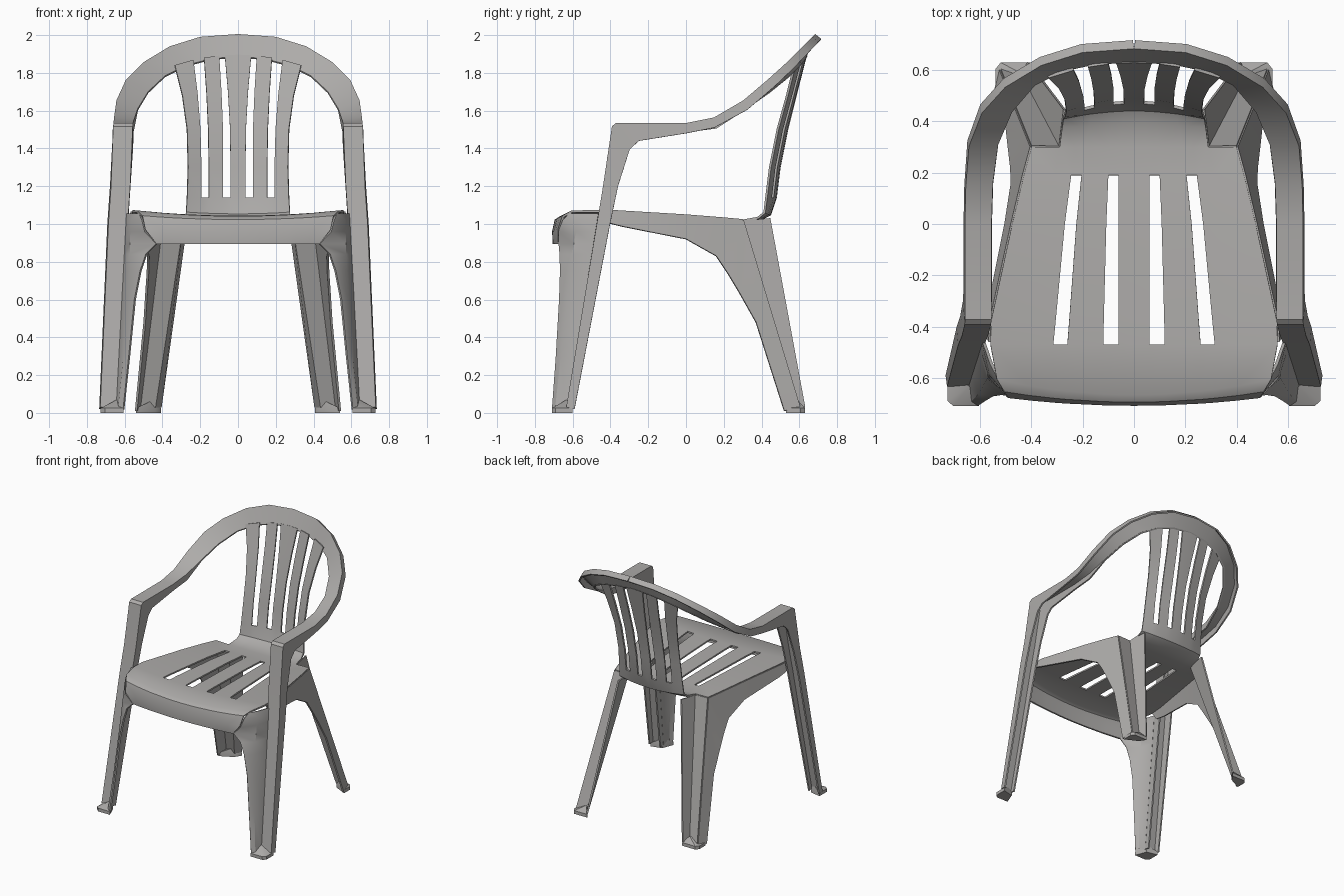
import bpy, bmesh
from mathutils import Vector

plastic = bpy.data.materials.new("grey plastic")
plastic.diffuse_color = (0.42, 0.41, 0.40, 1)


def finish(name, bm, thick=0.012, angle=0.6):
    """Mirror to the left side, give the sheet thickness, shade by angle."""
    bmesh.ops.recalc_face_normals(bm, faces=bm.faces)
    me = bpy.data.meshes.new(name)
    bm.to_mesh(me)
    bm.free()
    me.materials.append(plastic)
    ob = bpy.data.objects.new(name, me)
    bpy.context.collection.objects.link(ob)
    m = ob.modifiers.new("mirror", 'MIRROR')
    m.merge_threshold = 0.0005
    if thick:
        s = ob.modifiers.new("thickness", 'SOLIDIFY')
        s.thickness = thick
        s.offset = 0
    bpy.ops.object.select_all(action='DESELECT')
    ob.select_set(True)
    bpy.context.view_layer.objects.active = ob
    bpy.ops.object.convert(target='MESH')
    bpy.ops.object.shade_smooth_by_angle(angle=angle)
    return ob


def sheet(name, rows, skip=lambda i, j: False):
    """Sheet of quads through rows of points, leaving out skipped cells."""
    bm = bmesh.new()
    vs = [[bm.verts.new(p) for p in r] for r in rows]
    for i in range(len(rows) - 1):
        for j in range(min(len(rows[i]), len(rows[i + 1])) - 1):
            if not skip(i, j):
                bm.faces.new((vs[i][j], vs[i + 1][j], vs[i + 1][j + 1], vs[i][j + 1]))
    loose = [v for v in bm.verts if not v.link_faces]
    bmesh.ops.delete(bm, geom=loose, context='VERTS')
    return finish(name, bm)


def lerp(a, b, t):
    return Vector(a).lerp(Vector(b), t)


# Seat with front apron, then the slatted back.
# Each row: y, z on the centre line, y and z change at the edge, column x values.
seat = [
    (-.700, .895, .03, .00, .06, .12, .25, .30, .38, .43),
    (-.703, .960, .03, .01, .06, .12, .26, .31, .40, .49),
    (-.690, 1.02, .04, .02, .06, .12, .26, .315, .41, .505),
    (-.665, 1.036, .06, .03, .06, .12, .26, .315, .41, .535),
    (-.470, 1.038, .00, .03, .06, .12, .26, .315, .41, .560),
    (-.380, 1.038, .00, .03, .06, .118, .253, .306, .40, .558),
    (.000, 1.030, .00, .015, .06, .108, .225, .27, .34, .475),
    (.190, 1.022, .00, .008, .06, .10, .205, .245, .31, .430),
    (.300, 1.015, .00, .005, .05, .095, .19, .23, .29, .400),
]
back = [
    (.390, 1.022, -.01, .01, .045, .09, .175, .215, .28),
    (.445, 1.050, -.03, .01, .04, .085, .165, .205, .275),
    (.475, 1.140, -.05, .00, .04, .08, .155, .195, .270),
    (.495, 1.300, -.05, .00, .04, .08, .155, .195, .265),
    (.535, 1.500, -.05, .00, .042, .08, .158, .20, .270),
    (.585, 1.700, -.05, -.02, .053, .088, .167, .215, .295),
    (.635, 1.895, -.06, -.055, .07, .10, .18, .237, .335),
]
grid = []
for y, z, dy, dz, *xs in seat + back:
    row = []
    for x in [0] + xs:
        k = (x / xs[-1]) ** 2
        row.append((x, y + dy * k, z + dz * k))
    grid.append(row)
sheet("seat_and_back", grid,
      lambda i, j: j in (1, 3) and (4 <= i < 7 or i >= 11))

# Arm rail running from the top of the back, along the arm and down the front leg.
# Each station: outer edge, inner edge, flange offset in y and z.
rail = [
    (0, .685, 2.0, 0, .635, 1.89, .028, -.025),
    (.2, .67, 1.985, .15, .628, 1.875, .028, -.025),
    (.36, .62, 1.935, .28, .60, 1.84, .028, -.028),
    (.5, .535, 1.85, .39, .545, 1.785, .03, -.03),
    (.59, .435, 1.76, .48, .44, 1.70, .03, -.035),
    (.64, .305, 1.65, .535, .31, 1.61, .02, -.045),
    (.652, .15, 1.56, .555, .16, 1.55, 0, -.05),
    (.655, 0, 1.53, .56, 0, 1.53, 0, -.05),
    (.655, -.37, 1.53, .56, -.37, 1.53, .12, -.09),
    (.657, -.388, 1.515, .561, -.388, 1.515, .09, -.12),
    (.668, -.435, 1.2, .575, -.435, 1.2, .075, 0),
    (.682, -.468, 1.0, .588, -.468, 1.0, .066, 0),
    (.725, -.63, .03, .64, -.63, .03, .04, -.01),
]
rows = []
for ox, oy, oz, ix, iy, iz, fy, fz in rail:
    g = 0.9 if iz < 1.6 else 0.15
    rows.append([(ix, iy + g * fy, iz + g * fz), (ix, iy, iz),
                 (ox, oy, oz), (ox + .004, oy + fy, oz + fz)])
sheet("arm_rail_and_leg", rows)

# Front leg panel flowing from the apron down to the foot: front edge, middle x and y.
panel = [
    (.520, -.615, 1.055, .558, -.54),
    (.505, -.650, 1.020, .562, -.57),
    (.490, -.672, .960, .565, -.58),
    (.430, -.670, .895, .566, -.59),
    (.485, -.665, .840, .568, -.60),
    (.515, -.663, .750, .572, -.61),
    (.545, -.668, .600, .582, -.625),
    (.575, -.685, .300, .602, -.66),
    (.605, -.705, .020, .630, -.69),
]
rows = []
for x, y, z, mx, my in panel:
    t = (1.515 - z) / 1.485
    rows.append([(x, y, z), (mx, my, z), lerp((.56, -.388, z), (.64, -.63, z), t)])
sheet("front_leg_panel", rows)

# Side skirt under the seat, turning down into the rear leg: top edge, bottom edge.
skirt = [
    (.562, -.46, 1.065, .578, -.43, 1.01),
    (.556, -.37, 1.066, .566, -.33, .985),
    (.475, 0, 1.045, .50, 0, .92),
    (.43, .19, 1.03, .475, .16, .83),
    (.40, .30, 1.02, .478, .22, .74),
    (.42, .35, .855, .485, .28, .64),
    (.44, .40, .69, .495, .37, .48),
    (.52, .60, .03, .54, .52, .01),
]
sheet("side_skirt", [[s[:3], s[3:]] for s in skirt])

# Folded rear leg: recessed rear face and inner face.
tops = [(.40, .30, 1.02), (.29, .30, 1.015), (.27, .445, 1.03)]
ends = [(.52, .60, .03), (.44, .585, .03), (.41, .63, .03)]
sheet("rear_leg", [tops, ends])


# Feet: small pads with a sloped heel
def foot(name, outline, apex):
    bm = bmesh.new()
    for x, y in outline:
        bm.verts.new((x, y, 0))
        bm.verts.new((x, y, .025))
    bm.verts.new(apex)
    r = bmesh.ops.convex_hull(bm, input=bm.verts)
    inside = [v for v in bm.verts if not v.link_faces]
    bmesh.ops.delete(bm, geom=inside, context='VERTS')
    finish(name, bm, thick=0)


foot("front_foot", [(.605, -.71), (.705, -.71), (.727, -.69), (.727, -.60),
                    (.64, -.62)], (.642, -.632, .07))
foot("rear_foot", [(.408, .63), (.52, .63), (.54, .605), (.54, .53),
                   (.44, .58)], (.445, .59, .07))
